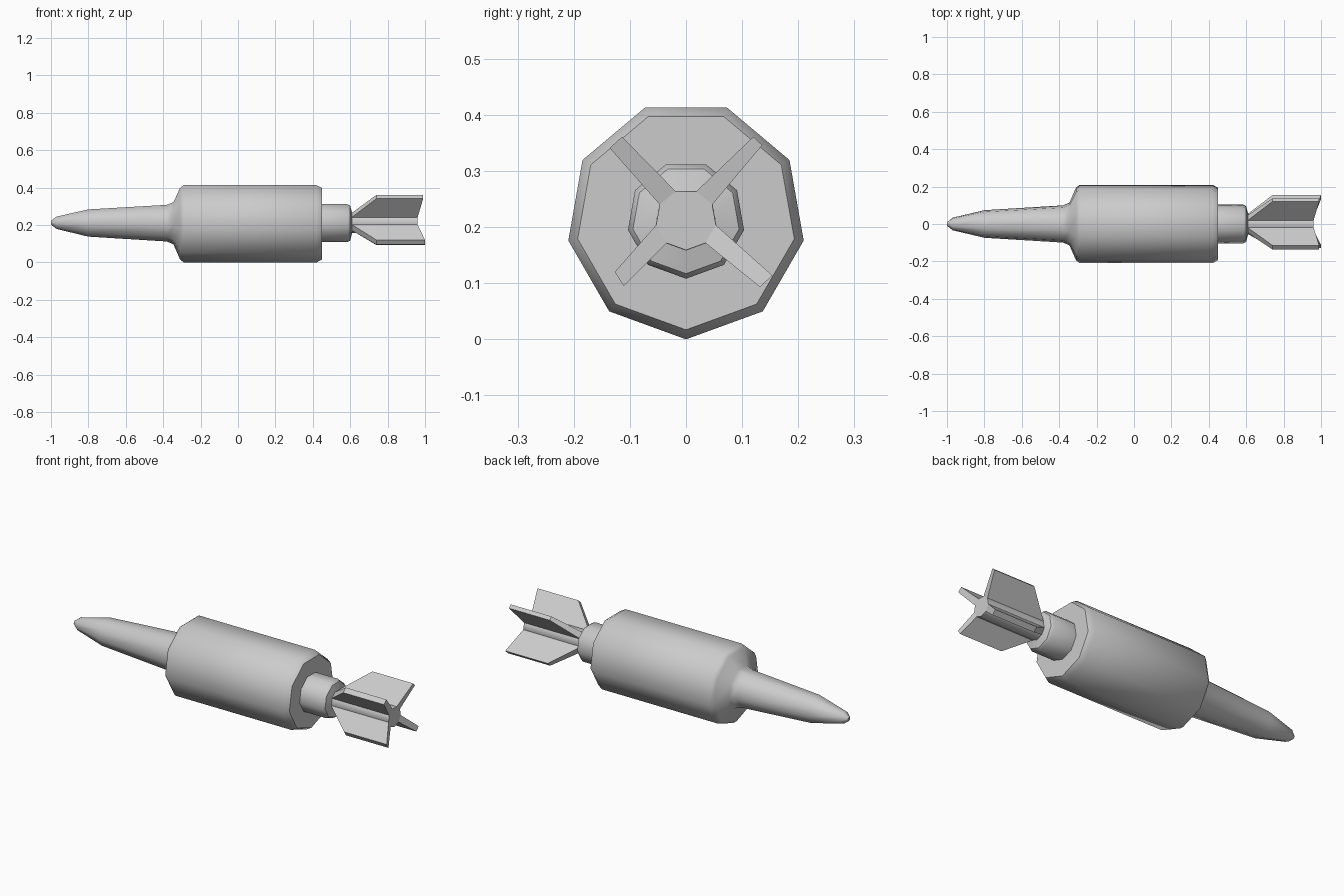
import bpy, math
from math import sin, cos, radians

if "Cube" in bpy.data.objects:
    bpy.data.objects.remove(bpy.data.objects["Cube"])

SIDES = 9
AXIS_Z = 0.213


def ring_point(x, r, angle):
    """Point on a ring around the long axis; angle in degrees from the top."""
    a = radians(angle)
    return (x, r * sin(a), AXIS_Z + r * cos(a))


def make_object(name, verts, faces, smooth_angle=None):
    mesh = bpy.data.meshes.new(name)
    mesh.from_pydata(verts, [], faces)
    obj = bpy.data.objects.new(name, mesh)
    bpy.context.collection.objects.link(obj)
    bpy.ops.object.select_all(action='DESELECT')
    obj.select_set(True)
    bpy.context.view_layer.objects.active = obj
    bpy.ops.object.mode_set(mode='EDIT')
    bpy.ops.mesh.select_all(action='SELECT')
    bpy.ops.mesh.normals_make_consistent(inside=False)
    bpy.ops.object.mode_set(mode='OBJECT')
    if smooth_angle:
        bpy.ops.object.shade_smooth_by_angle(angle=radians(smooth_angle))
    return obj


def lathe(name, profile):
    """Nine-sided turned part from (x, radius) pairs, capped at both ends."""
    n = SIDES
    verts = [ring_point(x, r, 180 + 360 * k / n) for x, r in profile for k in range(n)]
    faces = [(i * n + k, i * n + (k + 1) % n, (i + 1) * n + (k + 1) % n, (i + 1) * n + k)
             for i in range(len(profile) - 1) for k in range(n)]
    faces.append(tuple(range(n)))
    faces.append(tuple(range(len(verts) - n, len(verts))))
    return make_object(name, verts, faces, 45)


# Casing with long tapered nose
lathe("casing", [(-1.0, 0.010), (-0.97, 0.034), (-0.80, 0.075), (-0.38, 0.101),
                 (-0.345, 0.116), (-0.31, 0.197), (-0.29, 0.213),
                 (0.42, 0.213), (0.45, 0.196)])

# Tail tube and the thin core that carries the fins
lathe("tail", [(0.445, 0.105), (0.585, 0.105), (0.60, 0.096),
               (0.61, 0.055), (0.96, 0.054)])

# Four tapered fins: core face angles, outer corner (y, z) pairs, rear tip x
fins = {
    "upper_right_fin": (20, 60, (0.120, 0.361), (0.136, 0.346), 0.99),
    "lower_right_fin": (100, 140, (0.154, 0.114), (0.132, 0.093), 1.0),
    "lower_left_fin": (220, 260, (-0.111, 0.095), (-0.127, 0.120), 1.0),
    "upper_left_fin": (300, 340, (-0.136, 0.341), (-0.114, 0.361), 0.99),
}
for name, (a0, a1, tip0, tip1, rear) in fins.items():
    verts = [ring_point(x, 0.054, a) for x in (0.607, 0.96) for a in (a0, a1)]
    verts += [(x, *tip) for x in (0.74, rear) for tip in (tip0, tip1)]
    make_object(name, verts, [(0, 1, 3, 2), (4, 5, 7, 6), (0, 1, 5, 4),
                              (2, 3, 7, 6), (0, 2, 6, 4), (1, 3, 7, 5)])
